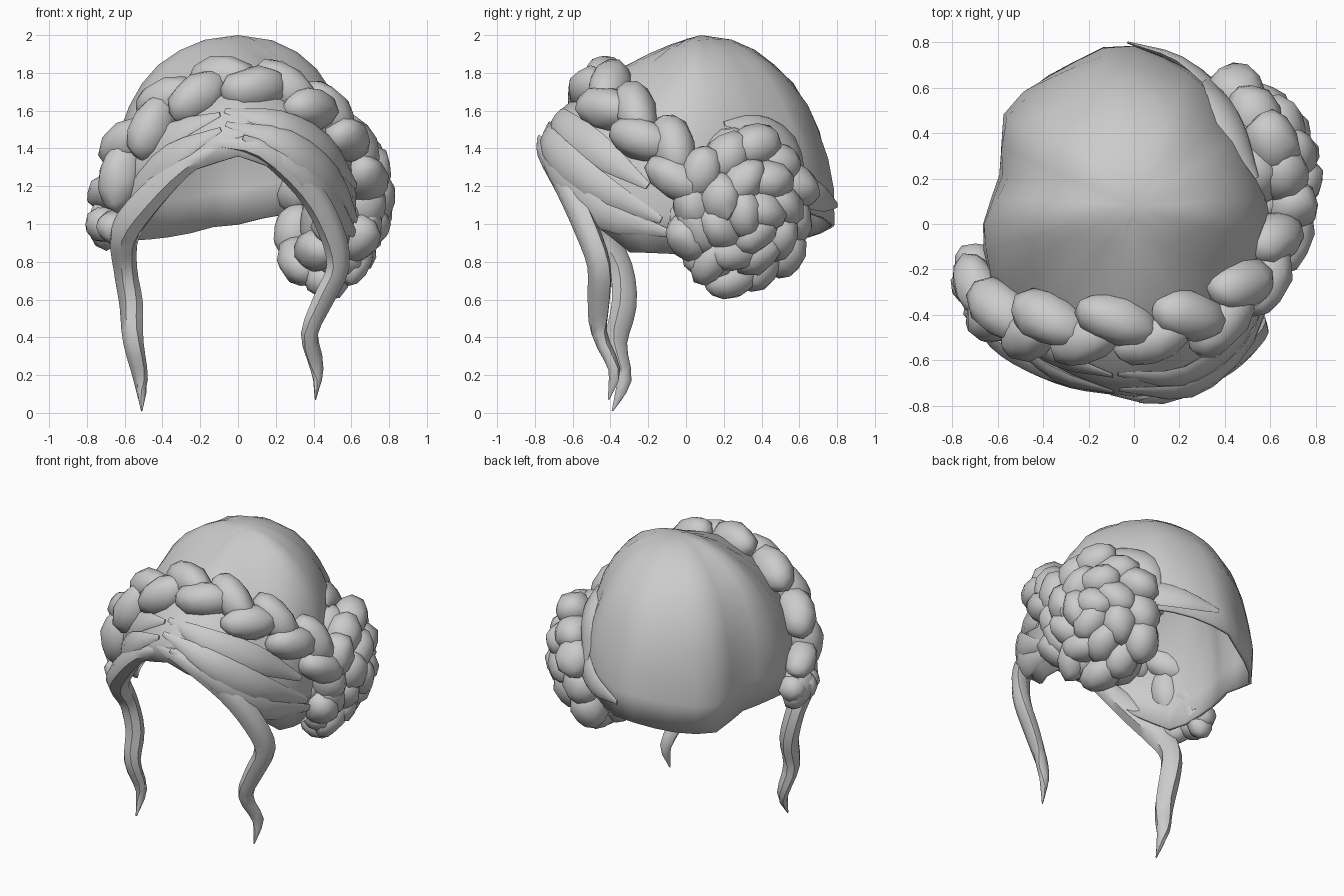
import bpy, bmesh, math, random
from mathutils import Vector, Matrix

if "Cube" in bpy.data.objects:
    bpy.data.objects.remove(bpy.data.objects["Cube"])

random.seed(4)


def finish(bm, name, angle=50):
    bmesh.ops.recalc_face_normals(bm, faces=bm.faces)
    me = bpy.data.meshes.new(name)
    bm.to_mesh(me)
    bm.free()
    ob = bpy.data.objects.new(name, me)
    bpy.context.collection.objects.link(ob)
    bpy.ops.object.select_all(action='DESELECT')
    ob.select_set(True)
    bpy.context.view_layer.objects.active = ob
    bpy.ops.object.shade_smooth_by_angle(angle=math.radians(angle))
    return ob


def spline(pts, steps):
    """Catmull-Rom through points of any dimension."""
    pts = [Vector(p) for p in pts]
    p = [2 * pts[0] - pts[1]] + pts + [2 * pts[-1] - pts[-2]]
    out = []
    for i in range(1, len(p) - 2):
        a, b, c, d = p[i - 1:i + 3]
        for s in range(steps):
            t = s / steps
            out.append(0.5 * (2 * b + (c - a) * t + (2 * a - 5 * b + 4 * c - d) * t * t
                              + (3 * b - a - 3 * c + d) * t ** 3))
    return out + [pts[-1]]


def frame(tangent, pos):
    """Axes: along, sideways, outward from the head."""
    t = tangent.normalized()
    out = pos - Vector((0, 0, 1.1))
    out = (out - out.dot(t) * t).normalized()
    return t, out.cross(t), out


def lump(bm, pos, axes, size):
    m = Matrix((axes[0] * size[0], axes[1] * size[1], axes[2] * size[2])).transposed().to_4x4()
    res = bmesh.ops.create_icosphere(bm, subdivisions=2, radius=1,
                                     matrix=Matrix.Translation(pos) @ m)
    for v in res['verts']:
        v.co += Vector([random.uniform(-.008, .008) for _ in range(3)])


def lock(name, pts, flat=0.6, steps=3, sides=8):
    """Tapered flattened hair lock, points are (x, y, z, half width)."""
    path = spline(pts, steps)
    bm = bmesh.new()
    rings = []
    for i, q in enumerate(path):
        pos = q.to_3d()
        d = path[min(i + 1, len(path) - 1)].to_3d() - path[max(i - 1, 0)].to_3d()
        _, side, out = frame(d, pos)
        w = max(q[3], 0.004)
        rings.append([bm.verts.new(pos + side * w * math.cos(k * math.tau / sides)
                                   + out * w * flat * math.sin(k * math.tau / sides))
                      for k in range(sides)])
    for a, b in zip(rings, rings[1:]):
        for k in range(sides):
            bm.faces.new((a[k], a[(k + 1) % sides], b[(k + 1) % sides], b[k]))
    bm.faces.new(rings[0])
    bm.faces.new(rings[-1])
    return finish(bm, name)


# Cap of hair: (azimuth, radius, rim height, height of widest point)
RIM = [(-180, .66, .98, 1.15), (-150, .69, .93, 1.15), (-130, .72, 1.08, 1.25),
       (-110, .75, 1.28, 1.35), (-90, .78, 1.36, 1.42), (-70, .77, 1.27, 1.38),
       (-50, .71, 1.02, 1.25), (-30, .66, .85, 1.15), (0, .62, .84, 1.12),
       (20, .61, 1.0, 1.1), (45, .63, 1.1, 1.1), (70, .73, 1.05, 1.05),
       (95, .79, .99, 1.02), (120, .76, .93, 1.0), (137, .75, .91, 1.03),
       (160, .63, .97, 1.1), (180, .66, .98, 1.15)]


def rim(az):
    for a, b in zip(RIM, RIM[1:]):
        if a[0] <= az <= b[0]:
            t = (az - a[0]) / (b[0] - a[0])
            t = t * t * (3 - 2 * t)
            return [a[k] + (b[k] - a[k]) * t for k in (1, 2, 3)]


def cap_point(az, z, lift=0):
    r, _, wide = rim(az)
    a = math.radians(az)
    if z > wide:
        u = (z - wide) / (2 - wide)
        full = math.sqrt(max(0, 1 - u ** (2.1 + .5 * abs(math.cos(a)))))
        sloped = max(0, 1 - u ** 1.6) ** .85     # the front falls back under the braid
        w = max(0, -math.sin(a))
        f = full + (sloped - full) * w
    else:
        f = 1 - 0.9 * (wide - z) ** 2
    rr = r * f + lift
    return Vector((rr * math.cos(a), 0.08 * (1 - f) + rr * math.sin(a), z))


bm = bmesh.new()
N, M = 36, 9
top = bm.verts.new((0, 0.08, 2.0))
cols = []
for i in range(N):
    az = -180 + 360 * i / N
    zb = rim(az)[1]
    cols.append([bm.verts.new(cap_point(az, 2 - (2 - zb) * (j / M) ** 1.7,
                                        random.uniform(-.008, .008)))
                 for j in range(1, M + 1)])
for a, b in zip(cols, cols[1:] + cols[:1]):
    bm.faces.new((top, a[0], b[0]))
    for j in range(M - 1):
        bm.faces.new((a[j], a[j + 1], b[j + 1], b[j]))
cap = finish(bm, "hair_cap", 40)
mod = cap.modifiers.new("thickness", 'SOLIDIFY')
mod.thickness = 0.02
mod.offset = -1

# Hairline rolls that run into the two loose front strands
lock("right_front_strand", [
    (-.1, -.73, 1.43, .03), (.12, -.745, 1.4, .06), (.36, -.63, 1.2, .075), (.49, -.53, .98, .075),
    (.53, -.46, .78, .07), (.45, -.46, .6, .065), (.38, -.46, .42, .05), (.42, -.38, .23, .038),
    (.41, -.41, .07, .004)], .8, 3, 7)
lock("left_front_strand", [
    (-.06, -.73, 1.42, .03), (-.28, -.67, 1.31, .06), (-.48, -.57, 1.12, .08), (-.6, -.46, .95, .085),
    (-.6, -.35, .77, .07), (-.565, -.33, .57, .07), (-.555, -.37, .37, .06), (-.515, -.33, .17, .042),
    (-.51, -.39, .01, .004)], .9, 3, 7)

# Swept locks lying on the cap: lists of (azimuth, height)
SWEPT = {
    "right_swept_lock_upper": [(-96, 1.6), (-72, 1.54), (-46, 1.4), (-18, 1.2)],
    "right_swept_lock_middle": [(-95, 1.53), (-70, 1.43), (-45, 1.22), (-12, 1.02)],
    "right_swept_lock_lower": [(-88, 1.46), (-64, 1.3), (-42, 1.06), (-8, .95)],
    "left_swept_lock_upper": [(-98, 1.58), (-120, 1.48), (-142, 1.28), (-162, 1.08)],
    "left_swept_lock_lower": [(-97, 1.5), (-118, 1.36), (-138, 1.15), (-158, 1.02)],
    "back_swept_lock": [(92, 1.1), (74, 1.14), (54, 1.2), (30, 1.25)],
    "bun_wrap_lock": [(20, 1.53), (40, 1.52), (56, 1.42), (62, 1.2)],
}
for name, path in SWEPT.items():
    lock(name, [(*cap_point(a, z, .014), w) for (a, z), w in zip(path, (.015, .075, .09, .02))], .3)

# Braid crossing the front of the head
BRAID = [(-.71, -.19, 1.04), (-.67, -.33, 1.18), (-.56, -.42, 1.42), (-.33, -.46, 1.65),
         (0, -.46, 1.75), (.29, -.43, 1.68), (.48, -.3, 1.57), (.6, -.14, 1.42),
         (.67, .01, 1.24), (.67, .1, 1.04), (.62, .1, .82)]
path = spline(BRAID, 20)
dist = [0]
for a, b in zip(path, path[1:]):
    dist.append(dist[-1] + (b - a).length)
bm = bmesh.new()
COUNT = 18
for i in range(COUNT):
    k = min(range(len(path)), key=lambda q: abs(dist[q] - dist[-1] * i / (COUNT - 1)))
    d = path[min(k + 1, len(path) - 1)] - path[max(k - 1, 0)]
    t, s, o = frame(d, path[k])
    sign = 1 if i % 2 else -1
    rot = Matrix.Rotation(-sign * 0.45, 3, o)
    w = 1 if 1 < i < 15 else 0.82
    lump(bm, path[k] + s * sign * .048 * w, (rot @ t, rot @ s, o), (.195 * w, .112 * w, .122 * w))
finish(bm, "front_braid")

# Knot at the loose end of the braid on the left
bm = bmesh.new()
XYZ = (Vector((1, 0, 0)), Vector((0, 1, 0)), Vector((0, 0, 1)))
for p, r in (((-.7, -.17, 1.01), .09), ((-.71, -.27, 1.0), .095), ((-.66, -.37, .98), .09)):
    lump(bm, Vector(p), XYZ, (r, r, r))
finish(bm, "left_braid_knot")

# Coiled bun on the right: rings of lumps over a solid core
n = Vector((1, .45, -.28)).normalized()
e1 = (Vector((0, 1, 0)) - n * n.y).normalized()
e2 = n.cross(e1)
centre = Vector((.52, .29, 1.07))
bm = bmesh.new()
lump(bm, centre, (n, e1, e2), (.18, .25, .3))
# (lump count, ring scale, height along axis, lump radius)
for count, a, h, r in ((8, .84, -.1, .125), (12, .98, .02, .122), (8, .6, .12, .118),
                       (3, .2, .175, .112)):
    for k in range(count):
        phi = math.tau * k / count + a * 3
        c, s = math.cos(phi), math.sin(phi)
        wob = .06 * (1 if k % 2 else -1) * a
        rad = e1 * c + e2 * s
        tan = e2 * c - e1 * s
        turn = Matrix.Rotation(.5, 3, n)
        pos = centre + (e1 * .31 * c + e2 * .35 * s) * a * (1 + wob) + n * h
        lump(bm, pos, (n, turn @ rad, turn @ tan), (r, r * .92, r * 1.25))
finish(bm, "side_bun")
